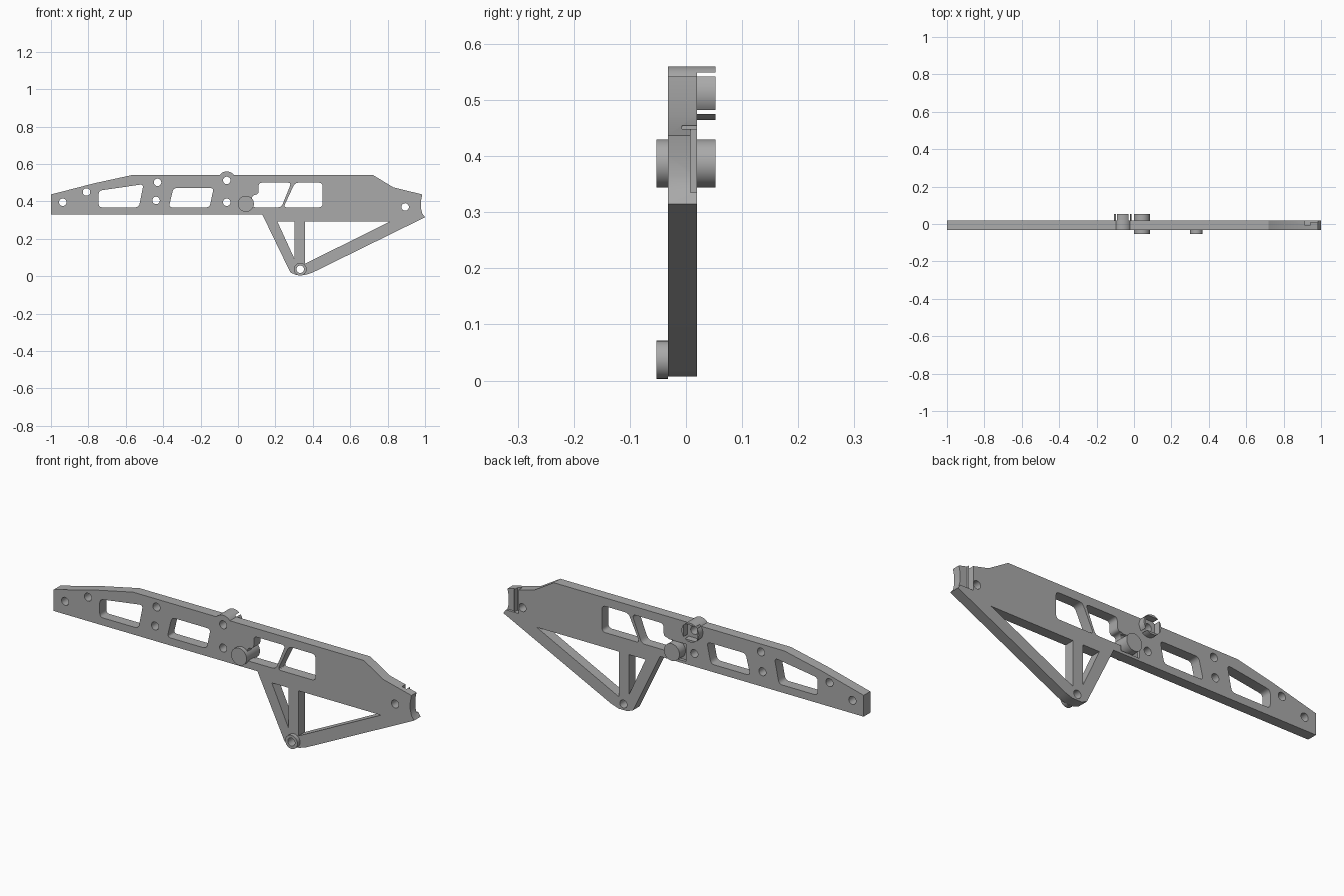
import bpy, bmesh
from math import radians, cos, sin, pi
from mathutils import Vector

cube = bpy.data.objects.get("Cube")
if cube:
    bpy.data.objects.remove(cube, do_unlink=True)

grey = bpy.data.materials.new("plain grey")
grey.use_nodes = True
grey.diffuse_color = (0.4, 0.4, 0.4, 1)
grey.node_tree.nodes["Principled BSDF"].inputs["Base Color"].default_value = (0.4, 0.4, 0.4, 1)

FRONT, BACK, PEG = -0.032, 0.02, 0.053


def arc(x, z, r, start=0, end=360, n=32):
    """Points along an arc; a full circle omits the repeated end point."""
    steps = n if end - start >= 360 else n - 1
    angles = [radians(start + (end - start) * i / steps) for i in range(n)]
    return [(x + r * cos(a), z + r * sin(a)) for a in angles]


def rounded(points, r):
    """Soften each corner of a polygon with a short curve."""
    result = []
    for i, p in enumerate(points):
        p = Vector(p)
        a = p + (Vector(points[i - 1]) - p).normalized() * r
        b = p + (Vector(points[(i + 1) % len(points)]) - p).normalized() * r
        for k in range(6):
            t = k / 5
            result.append(tuple(a * (1 - t) ** 2 + p * 2 * t * (1 - t) + b * t * t))
    return result


def panel(name, loops, y0, y1):
    """Solid with an outline and holes in x-z, running from y0 to y1."""
    curve = bpy.data.curves.new(name + "_profile", "CURVE")
    curve.dimensions, curve.fill_mode = "2D", "BOTH"
    curve.extrude = (y1 - y0) / 2
    for pts in loops:
        s = curve.splines.new("POLY")
        s.points.add(len(pts) - 1)
        for q, (x, z) in zip(s.points, pts):
            q.co = (x, z, 0, 1)
        s.use_cyclic_u = True
    temp = bpy.data.objects.new(name + "_profile", curve)
    bpy.context.collection.objects.link(temp)
    graph = bpy.context.evaluated_depsgraph_get()
    mesh = bpy.data.meshes.new_from_object(temp.evaluated_get(graph))
    bpy.data.objects.remove(temp, do_unlink=True)
    bm = bmesh.new()
    bm.from_mesh(mesh)
    bmesh.ops.remove_doubles(bm, verts=bm.verts, dist=1e-5)
    for v in bm.verts:
        x, z, d = v.co
        v.co = (x, (y0 + y1) / 2 - d, z)
    bmesh.ops.recalc_face_normals(bm, faces=bm.faces)
    bm.to_mesh(mesh)
    bm.free()
    mesh.materials.clear()
    mesh.materials.append(grey)
    obj = bpy.data.objects.new(name, mesh)
    bpy.context.collection.objects.link(obj)
    return obj


# Main plate outline, with the rounded bump on its top edge
outline = [(-1, 0.33), (-1, 0.437), (-0.767, 0.497), (-0.56, 0.542)]
outline += arc(-0.06, 0.512, 0.048, 39, 141, 14)[::-1]
outline += [(0.72, 0.542), (0.83, 0.475), (0.985, 0.437), (0.978, 0.4),
            (0.978, 0.365), (0.985, 0.335), (1, 0.315), (0.4, 0.02),
            (0.36, 0.007), (0.31, 0.007), (0.28, 0.02), (0.13, 0.33)]

# Lightening slots
slots = [
    [(-0.745, 0.457), (-0.505, 0.492), (-0.53, 0.368), (-0.745, 0.368)],
    [(-0.345, 0.472), (-0.13, 0.472), (-0.152, 0.368), (-0.37, 0.368)],
    [(0.11, 0.5), (0.285, 0.5), (0.232, 0.368), (0.075, 0.368), (0.075, 0.435), (0.11, 0.435)],
    [(0.305, 0.5), (0.452, 0.5), (0.452, 0.368), (0.243, 0.368)],
]
loops = [outline] + [rounded(s, 0.02) for s in slots]

# Openings between the struts
loops += [[(0.21, 0.293), (0.303, 0.293), (0.303, 0.09)],
          [(0.357, 0.293), (0.815, 0.293), (0.357, 0.066)]]

# Bolt holes
for x, z in [(-0.937, 0.395), (-0.81, 0.45), (-0.43, 0.502), (-0.438, 0.405),
             (-0.06, 0.512), (-0.06, 0.395), (0.894, 0.37), (0.333, 0.037)]:
    loops.append(arc(x, z, 0.02, n=24))
plate = panel("side_plate", loops, FRONT, BACK)


def box(x0, x1, z0, z1):
    return [(x0, z0), (x1, z0), (x1, z1), (x0, z1)]


# Recesses in the back face: round the peg, at the end, and the end groove
cutters = [("peg_recess", box(-0.015, 0.09, 0.343, 0.43), 0.005),
           ("end_recess", box(0.94, 1.1, 0.335, 0.5), 0.008),
           ("end_groove", box(0.915, 0.94, 0.335, 0.5), -0.007)]
for name, shape, depth in cutters:
    cutter = panel(name + "_cutter", [shape], depth, 0.1)
    cutter.hide_render = True
    mod = plate.modifiers.new(name, "BOOLEAN")
    mod.operation, mod.solver, mod.object = "DIFFERENCE", "EXACT", cutter
    graph = bpy.context.evaluated_depsgraph_get()
    cut_mesh = bpy.data.meshes.new_from_object(plate.evaluated_get(graph))
    plate.modifiers.clear()
    plate.data = cut_mesh
    bpy.data.objects.remove(cutter, do_unlink=True)

parts = [plate]

# Pivot peg through the plate and the boss at the strut tip
parts.append(panel("pivot_peg", [arc(0.042, 0.387, 0.043)], -PEG, PEG))
parts.append(panel("strut_boss", [arc(0.333, 0.037, 0.034), arc(0.333, 0.037, 0.02, n=24)],
                   -PEG, FRONT))

# Four curved lugs round a square socket on the back
for i, side in enumerate(["left", "top", "right", "bottom"]):
    shape = arc(-0.06, 0.512, 0.048, i * 90 - 39, i * 90 + 39, 12)
    parts.append(panel("socket_lug_" + side, [shape], BACK, PEG))

bpy.ops.object.select_all(action="DESELECT")
for p in parts:
    p.select_set(True)
bpy.context.view_layer.objects.active = plate
bpy.ops.object.shade_smooth_by_angle(angle=radians(25))
